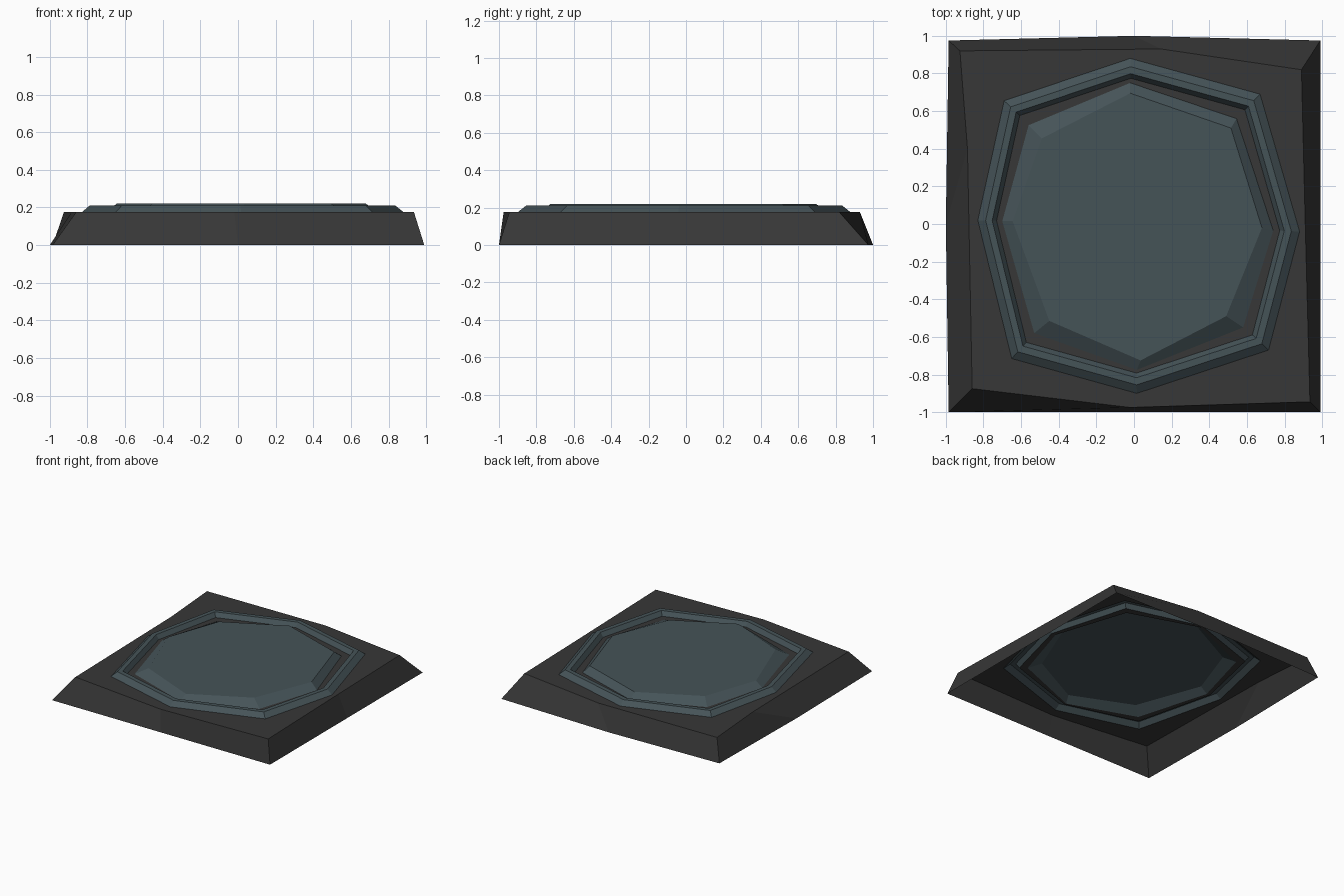
import bpy

if "Cube" in bpy.data.objects:
    bpy.data.objects.remove(bpy.data.objects["Cube"])


def material(name, rgb):
    m = bpy.data.materials.new(name)
    m.diffuse_color = (*rgb, 1)
    m.use_nodes = True
    m.node_tree.nodes["Principled BSDF"].inputs["Base Color"].default_value = m.diffuse_color
    return m


stone = material("dark stone", (0.038, 0.038, 0.038))
slate = material("blue slate", (0.060, 0.087, 0.097))


def scaled(loop, k):
    return [(x * k, y * k) for x, y in loop]


def loft(name, loops, mat, cap=False):
    """Join clockwise loops, given as (points, z) from outside to inside, into an open shell."""
    verts = [(x, y, z) for pts, z in loops for x, y in pts]
    faces = []
    for k in range(len(loops) - 1):
        a, b = k * 8, (k + 1) * 8
        for i in range(8):
            j = (i + 1) % 8
            faces.append((a + j, a + i, b + i, b + j))
    if cap:
        last = (len(loops) - 1) * 8
        faces.append(tuple(last + i for i in reversed(range(8))))
    me = bpy.data.meshes.new(name)
    me.from_pydata(verts, [], faces)
    me.materials.append(mat)
    ob = bpy.data.objects.new(name, me)
    bpy.context.collection.objects.link(ob)
    return ob


# Irregular hand-cut outlines, clockwise from the back
foot = [(0, 1), (.99, .975), (.99, 0), (.99, -1),
        (0, -1), (-.985, -1), (-1, 0), (-.985, .975)]
ledge = [(.145, .93), (.89, .82), (.91, 0), (.935, -.945),
         (-.02, -.975), (-.86, -.875), (-.885, .40), (-.925, .92)]
ring = [(-.02, .88), (.67, .69), (.88, -.04), (.715, -.67),
        (.015, -.90), (-.65, -.715), (-.83, .02), (-.69, .655)]
disc = [(-.02, .75), (.545, .56), (.74, -.035), (.58, -.55),
        (.015, -.775), (-.53, -.58), (-.70, .015), (-.56, .525)]
disc_top = [(-.02, .695), (.515, .51), (.68, -.02), (.49, -.49),
            (.035, -.725), (-.45, -.515), (-.645, .015), (-.49, .455)]
groove = scaled(ring, .88)
BASE_Z, RING_Z, DISC_Z = .175, .21, .22

# Hollow base with sloping sides
loft("base", [(foot, 0), (ledge, BASE_Z), (ring, BASE_Z)], stone)
# Raised octagonal rim
loft("rim", [(ring, BASE_Z), (scaled(ring, .95), RING_Z),
             (scaled(ring, .908), RING_Z), (groove, BASE_Z)], slate)
# Floor of the groove between rim and centre slab
loft("groove_floor", [(groove, BASE_Z), (disc, BASE_Z)], stone)
# Chamfered centre slab
loft("centre_slab", [(disc, BASE_Z), (disc_top, DISC_Z)], slate, cap=True)
